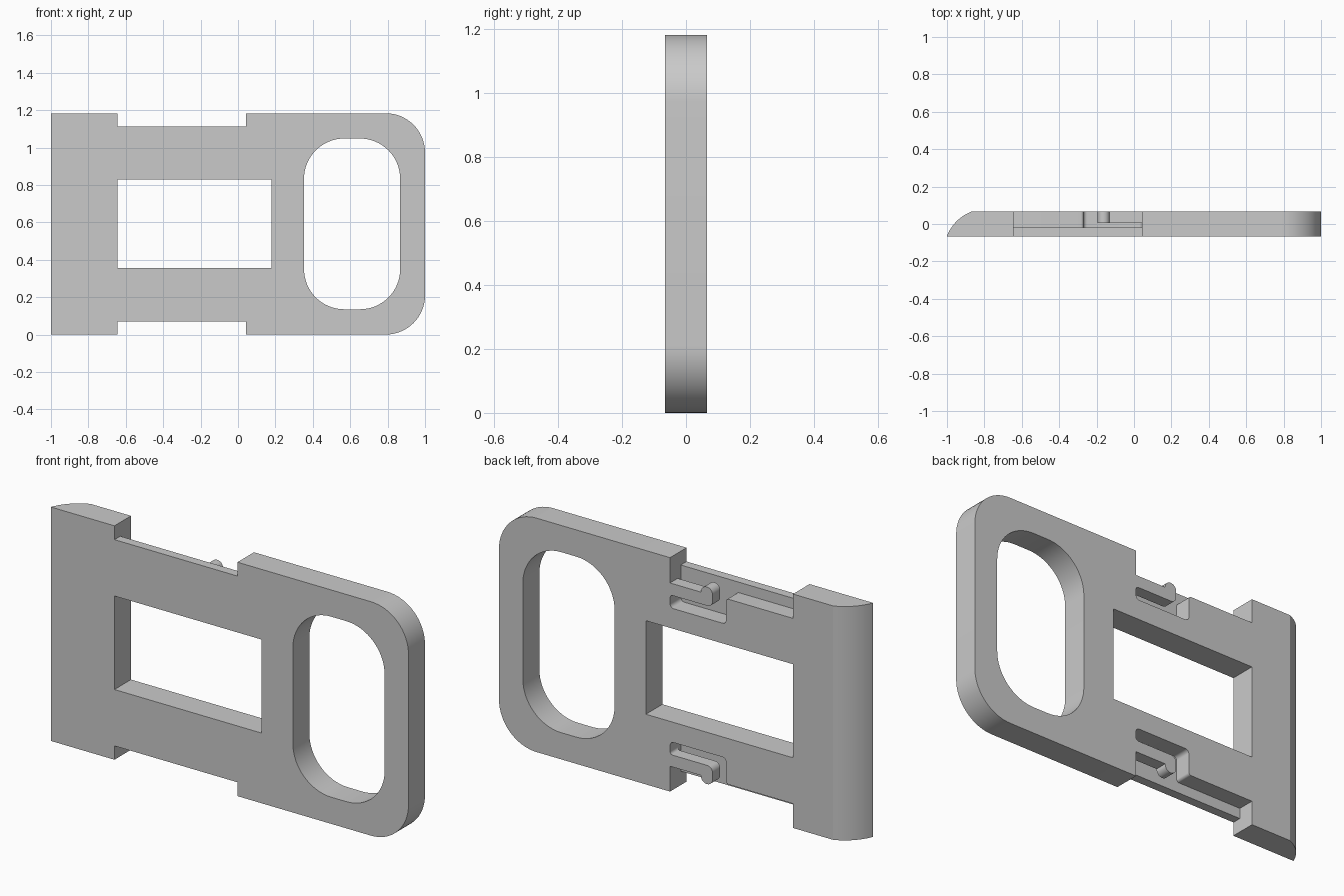
import bpy, bmesh, math
from mathutils import Vector

if "Cube" in bpy.data.objects:
    bpy.data.objects.remove(bpy.data.objects["Cube"], do_unlink=True)

HEIGHT = 1.183
BACK = 0.066
FLOOR = -0.02      # depth of the latch pockets
FINGER_Y = 0.005   # underside of the spring fingers

grey = bpy.data.materials.new("plain grey")
grey.use_nodes = True
colour = (0.59, 0.59, 0.59, 1)
grey.diffuse_color = colour
grey.node_tree.nodes["Principled BSDF"].inputs["Base Color"].default_value = colour


def rounded(corners, steps=12):
    """Outline from (u, v) or (u, v, radius) corners."""
    out = []
    for i, c in enumerate(corners):
        p = Vector(c[:2])
        if len(c) == 2:
            out.append(p)
            continue
        a = (Vector(corners[i - 1][:2]) - p).normalized()
        b = (Vector(corners[(i + 1) % len(corners)][:2]) - p).normalized()
        half, r = a.angle(b) / 2, c[2]
        centre = p + (a + b).normalized() * r / math.sin(half)
        start = (p + a * r / math.tan(half) - centre).normalized()
        end = (p + b * r / math.tan(half) - centre).normalized()
        out += [centre + start.slerp(end, k / steps) * r for k in range(steps + 1)]
    return out


def prism(name, outline, low, high, along="y"):
    """Extrude an outline along y (outline in x, z) or z (outline in x, y)."""
    bm = bmesh.new()
    place = (lambda p, d: (p[0], d, p[1])) if along == "y" else (lambda p, d: (p[0], p[1], d))
    rings = [[bm.verts.new(place(p, d)) for p in outline] for d in (low, high)]
    n = len(outline)
    bm.faces.new(rings[0])
    bm.faces.new(rings[1][::-1])
    for i in range(n):
        j = (i + 1) % n
        bm.faces.new((rings[0][j], rings[0][i], rings[1][i], rings[1][j]))
    bmesh.ops.recalc_face_normals(bm, faces=bm.faces)
    mesh = bpy.data.meshes.new(name)
    bm.to_mesh(mesh)
    bm.free()
    ob = bpy.data.objects.new(name, mesh)
    bpy.context.collection.objects.link(ob)
    mesh.materials.append(grey)
    return ob


def cut(target, cutter):
    mod = target.modifiers.new("cut", "BOOLEAN")
    mod.operation, mod.solver, mod.object = "DIFFERENCE", "EXACT", cutter
    bpy.context.view_layer.objects.active = target
    bpy.ops.object.modifier_apply(modifier=mod.name)
    bpy.data.objects.remove(cutter, do_unlink=True)


def flip(points):
    return [(p[0], HEIGHT - p[1]) for p in points]


def frame(x0, x1, z0):
    return [(x0, z0), (x1, z0), (x1, HEIGHT - z0), (x0, HEIGHT - z0)]


# Plate with a narrowed neck and rounded handle end
lower = [(-1, 0), (-0.645, 0), (-0.645, 0.07), (0.043, 0.07), (0.043, 0), (1, 0, 0.21)]
upper = [(c[0], HEIGHT - c[1], *c[2:]) for c in reversed(lower)]
body = prism("latch_plate", rounded(lower + upper, 16), -BACK, BACK)

# Window and finger hole
cut(body, prism("window_cutter", frame(-0.645, 0.178, 0.355), -1, 1))
hole = rounded([(*c, 0.215) for c in frame(0.353, 0.867, 0.135)], 16)
cut(body, prism("handle_cutter", hole, -1, 1))

# Curved lead-in on the closing end
centre, radius = Vector((-0.785, -0.15)), 0.232
arc = [centre + radius * Vector((math.cos(t), math.sin(t)))
       for t in (math.radians(111.5 + 50 * k / 14) for k in range(15))]
cut(body, prism("lead_in_cutter", arc + [(-1.2, arc[-1].y), (-1.2, 0.2), (arc[0].x, 0.2)],
                -0.5, HEIGHT + 0.5, "z"))

# Latch pockets, each leaving a hooked spring finger standing free of the floor
pocket = rounded([(-0.645, 1.06), (-0.27, 1.06, 0.014), (-0.27, 0.93, 0.02),
                  (0.043, 0.93, 0.02), (0.043, 1.3), (-0.645, 1.3)], 6)
finger = rounded([(0.08, 1.055), (0.08, 0.96), (0.043, 0.96), (0.043, 0.995, 0.015),
                  (-0.195, 0.995, 0.03), (-0.195, 1.09, 0.032), (-0.13, 1.09, 0.032),
                  (-0.13, 1.055)], 8)
for side in (list, flip):
    cutter = prism("pocket_cutter", side(pocket), FLOOR, 0.2)
    cut(cutter, prism("finger_core", side(finger), FINGER_Y, 0.4))
    cut(body, cutter)

bpy.ops.object.select_all(action="DESELECT")
body.select_set(True)
bpy.context.view_layer.objects.active = body
bpy.ops.object.shade_smooth_by_angle(angle=math.radians(30))
